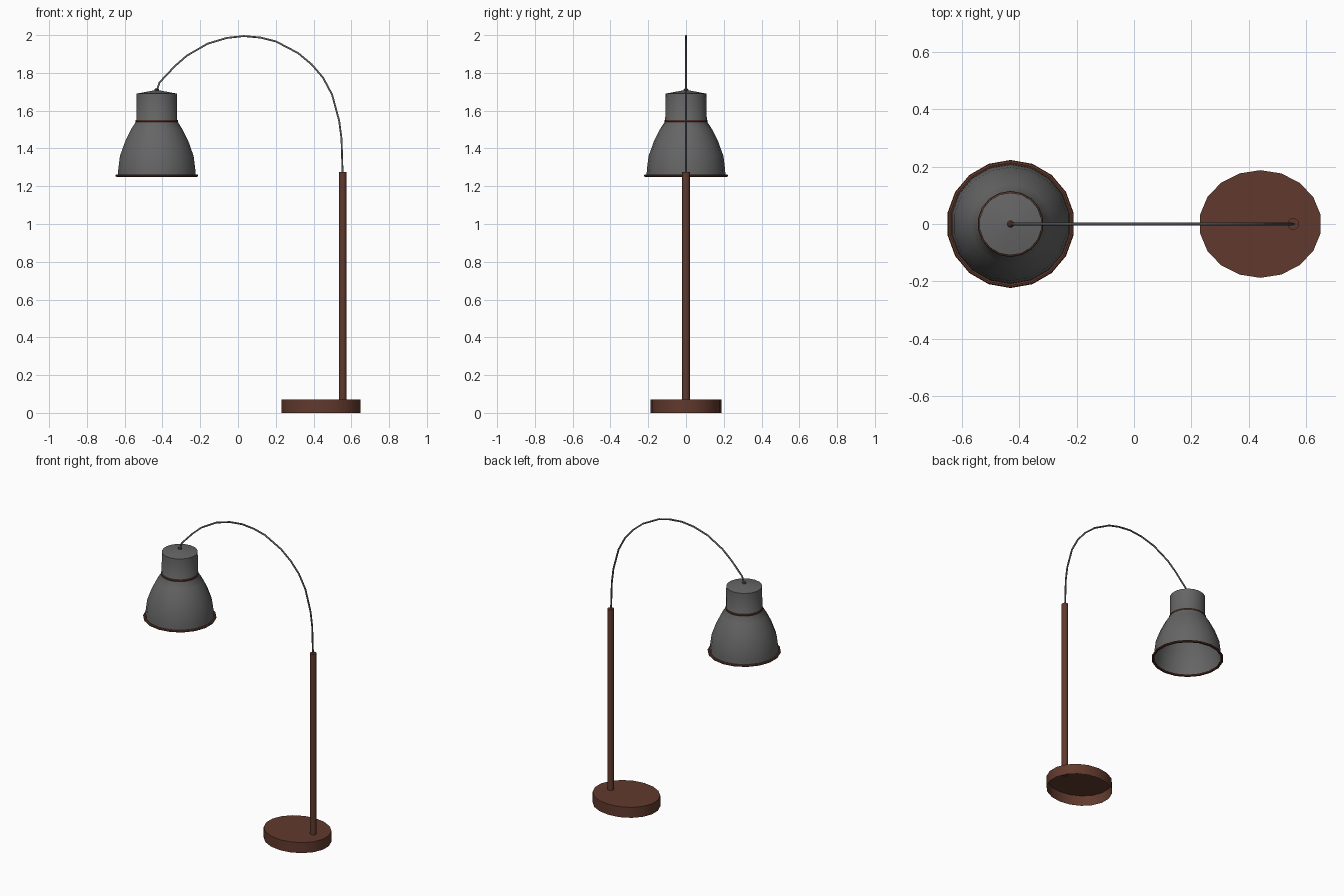
import bpy, bmesh, math

if "Cube" in bpy.data.objects:
    bpy.data.objects.remove(bpy.data.objects["Cube"])

SIDES = 18


def material(name, rgb):
    m = bpy.data.materials.new(name)
    m.diffuse_color = (*rgb, 1)
    m.use_nodes = True
    m.node_tree.nodes["Principled BSDF"].inputs["Base Color"].default_value = m.diffuse_color
    return m


BROWN = material("brown_metal", (0.12, 0.042, 0.026))
GREY = material("dark_grey_metal", (0.13, 0.13, 0.13))


def lathe(name, profile, x, mat, closed=False, sides=SIDES, sy=1.0):
    """Revolve (radius, z) points around a vertical axis at x."""
    bm = bmesh.new()
    rings = []
    for r, z in profile:
        if r == 0:
            rings.append([bm.verts.new((0, 0, z))] * sides)
            continue
        angles = [math.pi / 2 + 2 * math.pi * i / sides for i in range(sides)]
        rings.append([bm.verts.new((r * math.cos(a), sy * r * math.sin(a), z)) for a in angles])
    pairs = list(zip(rings, rings[1:])) + ([(rings[-1], rings[0])] if closed else [])
    for lo, hi in pairs:
        for i in range(sides):
            j = (i + 1) % sides
            quad = [lo[i], lo[j], hi[j], hi[i]]
            bm.faces.new(list(dict.fromkeys(quad)))
    bmesh.ops.recalc_face_normals(bm, faces=bm.faces)
    me = bpy.data.meshes.new(name)
    bm.to_mesh(me)
    bm.free()
    ob = bpy.data.objects.new(name, me)
    ob.location.x = x
    me.materials.append(mat)
    bpy.context.collection.objects.link(ob)
    bpy.ops.object.select_all(action='DESELECT')
    ob.select_set(True)
    bpy.context.view_layer.objects.active = ob
    bpy.ops.object.shade_smooth_by_angle(angle=math.radians(35))
    return ob


def ring(name, radius, z, half_w, half_h, x):
    """Trim ring with a rounded cross-section."""
    section = [(radius + half_w * math.cos(a), z + half_h * math.sin(a))
               for a in (math.pi * k / 4 for k in range(8))]
    return lathe(name, section, x, BROWN, closed=True)


LAMP_X, POLE_X = -0.43, 0.555

# Oval base, open underneath
lathe("base", [(0.213, 0), (0.213, 0.07), (0, 0.07)], 0.44, BROWN, sy=0.88)

# Upright pole
lathe("pole", [(0.02, 0.065), (0.02, 1.275), (0, 1.275)], POLE_X, BROWN)

# Bell shade, open at the bottom
lathe("shade", [(0.209, 1.255), (0.207, 1.29), (0.198, 1.36), (0.171, 1.435),
                (0.139, 1.5), (0.11, 1.545), (0.109, 1.69), (0.012, 1.708), (0, 1.708)],
      LAMP_X, GREY)

# Trim rings and the cable knob
ring("shade_rim", 0.214, 1.256, 0.009, 0.007, LAMP_X)
ring("neck_ring", 0.109, 1.545, 0.006, 0.007, LAMP_X)
lathe("arm_socket", [(0.012, 1.70), (0.012, 1.712), (0.007, 1.718), (0, 1.718)],
      LAMP_X, BROWN, sides=12)

# Curved arm
path = [(0.554, 1.26), (0.548, 1.45), (0.536, 1.545), (0.498, 1.685), (0.45, 1.775),
        (0.39, 1.845), (0.318, 1.905), (0.2, 1.967), (0.12, 1.987), (0.03, 1.995),
        (-0.06, 1.985), (-0.16, 1.955), (-0.27, 1.892), (-0.334, 1.836),
        (-0.415, 1.75), (-0.43, 1.705)]
curve = bpy.data.curves.new("arm", 'CURVE')
curve.dimensions = '3D'
curve.bevel_depth = 0.0055
curve.bevel_resolution = 1
curve.use_fill_caps = True
spline = curve.splines.new('POLY')
spline.points.add(len(path) - 1)
for p, (x, z) in zip(spline.points, path):
    p.co = (x, 0, z, 1)
spline.use_smooth = True
curve.materials.append(GREY)
bpy.context.collection.objects.link(bpy.data.objects.new("arm", curve))
